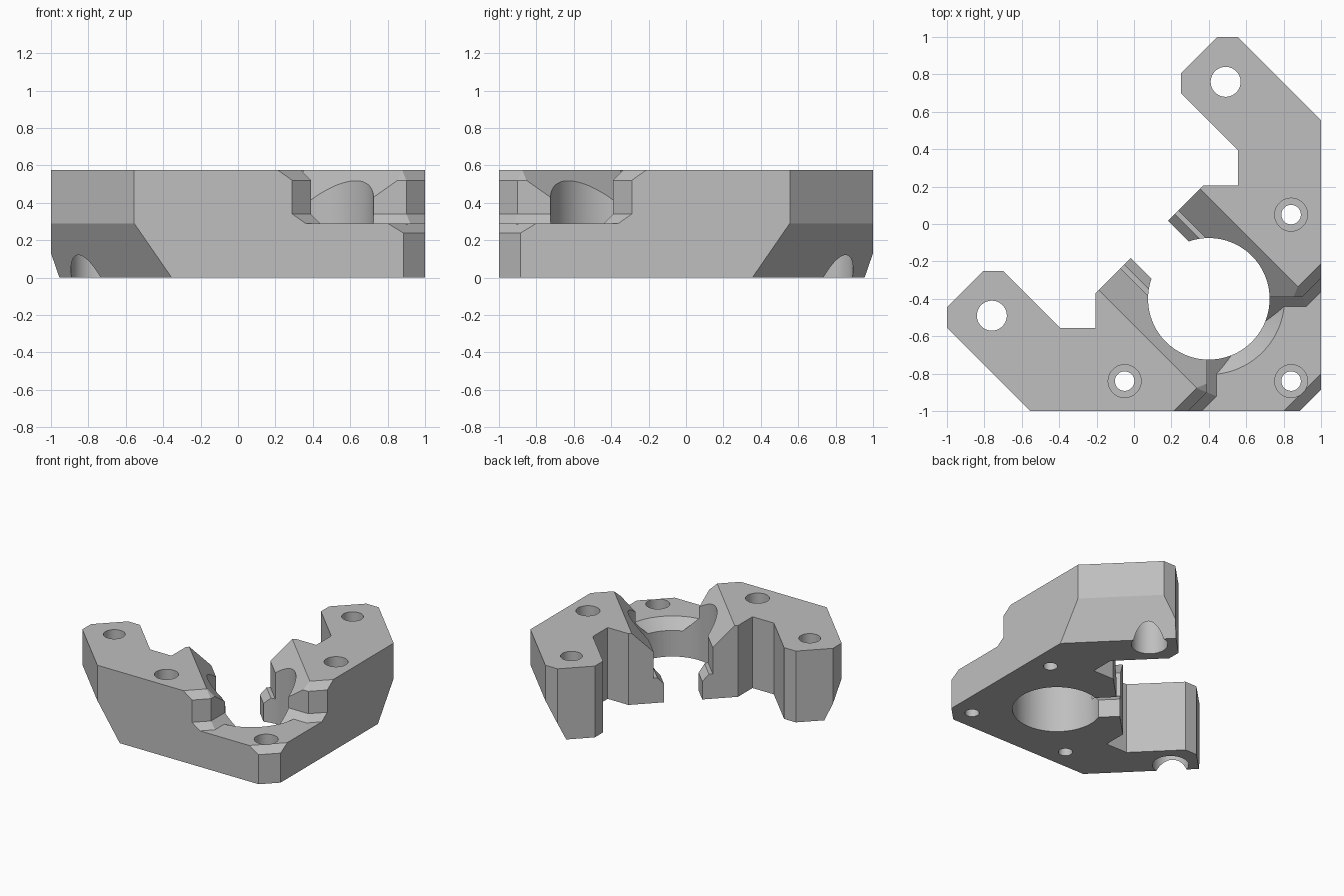
import bpy, bmesh, math

R2 = math.sqrt(2)
TOP = 0.575
BORE = (0.4, -0.4)

cube = bpy.data.objects.get("Cube")
if cube:
    bpy.data.objects.remove(cube, do_unlink=True)

grey = bpy.data.materials.new("plain grey")
grey.use_nodes = True
colour = (0.52, 0.52, 0.52, 1)
grey.diffuse_color = colour
grey.node_tree.nodes["Principled BSDF"].inputs["Base Color"].default_value = colour


def loft(name, rings):
    """Closed solid through a list of equal-length rings."""
    bm = bmesh.new()
    rows = [[bm.verts.new(p) for p in ring] for ring in rings]
    n = len(rows[0])
    bm.faces.new(rows[0])
    bm.faces.new(rows[-1])
    for a, b in zip(rows, rows[1:]):
        for i in range(n):
            j = (i + 1) % n
            bm.faces.new((a[i], a[j], b[j], b[i]))
    bmesh.ops.recalc_face_normals(bm, faces=bm.faces)
    mesh = bpy.data.meshes.new(name)
    bm.to_mesh(mesh)
    bm.free()
    mesh.materials.append(grey)
    ob = bpy.data.objects.new(name, mesh)
    bpy.context.collection.objects.link(ob)
    return ob


def lathe(name, centre, profile, n=64):
    """Stack of circles given as (radius, z)."""
    ring = [math.tau * (i + 0.5) / n for i in range(n)]
    return loft(name, [[(centre[0] + r * math.cos(t), centre[1] + r * math.sin(t), z)
                        for t in ring] for r, z in profile])


def across(name, profile, start, end, along_axis=True):
    """Extrude a (sum or difference of x and y, z) profile diagonally."""
    def point(p, q, z):
        s, d = (p, q) if along_axis else (q, p)
        return ((s + d) / 2, (s - d) / 2, z)
    return loft(name, [[point(p, q, z) for p, z in profile] for q in (start, end)])


def boolean(target, tool, operation="DIFFERENCE"):
    mod = target.modifiers.new("cut", "BOOLEAN")
    mod.operation = operation
    mod.solver = "EXACT"
    mod.object = tool
    bpy.context.view_layer.objects.active = target
    bpy.ops.object.modifier_apply(modifier=mod.name)
    bpy.data.objects.remove(tool, do_unlink=True)


# Main plate: half outline, mirrored over the diagonal
half = [(1, -0.885), (1, 0.555), (0.555, 1), (0.445, 1), (0.25, 0.805), (0.25, 0.7),
        (0.555, 0.395), (0.555, 0.205), (0.37, 0.205)]
outline = half + [(-y, -x) for x, y in reversed(half)]
body = loft("bracket_body", [[(x, y, z) for x, y in outline] for z in (0, TOP)])

# Sloped undersides of both arms
for side in (1, -1):
    slope = [(1.555, 0.29), (1.341, -0.02), (2.4, -0.02), (2.4, 0.29)]
    boolean(body, across("arm_slope", [(side * s, z) for s, z in slope], -3, 3))

# Front pocket with flared walls, bounded below by the conical bore edge


def pocket_ring(d, z):
    c, a, far = 1.29 + R2 * d, 0.39 + d, 1.3
    pts = [(c - far, -far), (a, a - c), (a, -a), (c - a, -a), (far, far - c), (far, -far)]
    return [(x, y, z) for x, y in pts]


pocket = loft("pocket", [pocket_ring(d, z) for d, z in
                         ((0.145, 0.195), (0, 0.34), (0, 0.52), (-0.08, 0.6))])
boolean(pocket, lathe("pocket_floor", BORE,
                      [(0.31, 0.195), (0.405, 0.29), (3, 0.29), (3, 0.8)], 96), "INTERSECT")
boolean(body, pocket)

# Bevelled front corner of the low step
boolean(body, across("corner_bevel", [(1.8, 0.29), (1.9, 0.229), (2.2, 0.229), (2.2, 0.35),
                                      (1.8, 0.35)], -1, 1, False))

# Sloped channel between the tall blocks, and the clip slot with its two lips
vee = [(0.31, 0.412), (0.61, 0.624)]
boolean(body, across("channel", vee + [(-s, z) for s, z in reversed(vee)], -0.4, 2.4))
slot = [(0.2, -0.02), (0.2, 0.145), (0.27, 0.2), (0.31, 0.2), (0.31, 0.42)]
boolean(body, across("clip_slot", slot + [(-s, z) for s, z in reversed(slot)], -0.4, 0.8))

# Round bore
boolean(body, lathe("bore", BORE, [(0.325, -0.1), (0.325, 0.7)], 96))

# Arm bolt holes, wider from below
for centre in ((0.49, 0.76), (-0.76, -0.49)):
    boolean(body, lathe("arm_hole", centre,
                        [(0.133, -0.1), (0.133, 0.29), (0.08, 0.29), (0.08, 0.7)]))

# Counterbored screw holes
for centre, floor in (((0.84, 0.05), 0.4), ((-0.05, -0.84), 0.4), ((0.84, -0.84), 0.2)):
    boolean(body, lathe("screw_hole", centre,
                        [(0.052, -0.1), (0.052, floor), (0.088, floor), (0.088, 0.7)], 48))

bpy.ops.object.select_all(action="DESELECT")
body.select_set(True)
bpy.context.view_layer.objects.active = body
bpy.ops.object.shade_smooth_by_angle(angle=math.radians(20))
